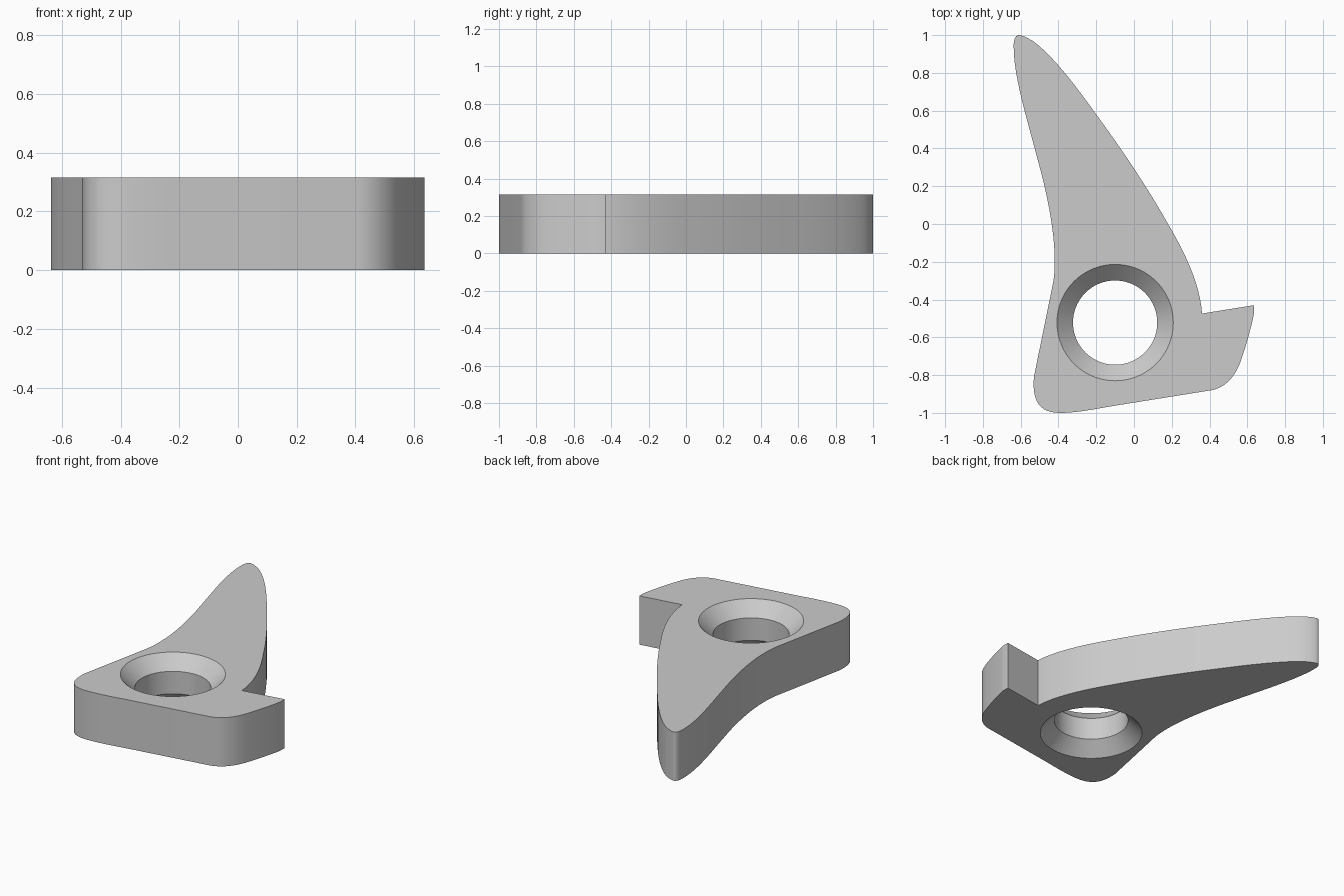
import bpy
import bmesh
from math import cos, sin, pi, radians
from mathutils import Vector
from mathutils.geometry import interpolate_bezier

default_cube = bpy.data.objects.get("Cube")
if default_cube:
    bpy.data.objects.remove(default_cube)

HEIGHT = 0.315
HOLE_CENTRE = (-0.10, -0.522)
BORE_RADIUS = 0.223
RIM_RADIUS = 0.308
BEVEL_DEPTH = 0.085

# Outline of the hooked plate: straight steps hold one point (the end),
# curved steps hold two handles and then the end.
START = (-0.637, 0.945)
OUTLINE = [
    # long concave flank
    [(-0.64, 0.78), (-0.555, 0.52), (-0.51, 0.34)],
    [(-0.47, 0.20), (-0.42, -0.02), (-0.42, -0.19)],
    [(-0.42, -0.24), (-0.422, -0.28), (-0.43, -0.32)],
    [(-0.53, -0.81)],
    # rounded heel and straight base
    [(-0.54, -0.94), (-0.50, -1.0), (-0.39, -1.0)],
    [(-0.29, -1.0), (-0.17, -0.972), (-0.09, -0.96)],
    [(0.41, -0.88)],
    # barb with its notch
    [(0.49, -0.865), (0.54, -0.80), (0.567, -0.72)],
    [(0.595, -0.64), (0.625, -0.53), (0.635, -0.475)],
    [(0.635, -0.43)],
    [(0.36, -0.474)],
    # convex flank up to the rounded tip
    [(0.35, -0.32), (0.27, -0.15), (0.18, 0.0)],
    [(0.08, 0.18), (-0.06, 0.39), (-0.20, 0.58)],
    [(-0.31, 0.735), (-0.43, 0.89), (-0.53, 0.965)],
    [(-0.57, 0.99), (-0.595, 1.0), (-0.61, 1.0)],
    [(-0.63, 1.0), (-0.637, 0.97), START],
]


def trace_outline(start, steps, resolution=13):
    points = [Vector(start)]
    for step in steps:
        if len(step) == 1:
            points.append(Vector(step[0]))
        else:
            knots = [points[-1]] + [Vector(p) for p in step]
            points += [p.to_2d() for p in interpolate_bezier(*knots, resolution)[1:]]
    return points[:-1]


def circle(radius, count=96):
    return [Vector((HOLE_CENTRE[0] + radius * cos(2 * pi * i / count),
                    HOLE_CENTRE[1] + radius * sin(2 * pi * i / count)))
            for i in range(count)]


def add_ring(bm, points, z):
    return [bm.verts.new((p.x, p.y, z)) for p in points]


def bridge(bm, lower, upper):
    for i in range(len(lower)):
        j = (i + 1) % len(lower)
        bm.faces.new((lower[i], lower[j], upper[j], upper[i]))


def cap(bm, *rings):
    edges = [bm.edges.get((ring[i - 1], ring[i]))
             for ring in rings for i in range(len(ring))]
    bmesh.ops.triangle_fill(bm, edges=edges, use_beauty=True)


bm = bmesh.new()

# Outer wall
outline = trace_outline(START, OUTLINE)
outer = [add_ring(bm, outline, z) for z in (0, HEIGHT)]
bridge(bm, *outer)

# Bore, countersunk on both faces
bore_profile = [(RIM_RADIUS, 0), (BORE_RADIUS, BEVEL_DEPTH),
                (BORE_RADIUS, HEIGHT - BEVEL_DEPTH), (RIM_RADIUS, HEIGHT)]
bore = [add_ring(bm, circle(r), z) for r, z in bore_profile]
for lower, upper in zip(bore, bore[1:]):
    bridge(bm, lower, upper)

# Flat bottom and top
cap(bm, outer[0], bore[0])
cap(bm, outer[1], bore[-1])
bmesh.ops.recalc_face_normals(bm, faces=bm.faces)

mesh = bpy.data.meshes.new("hooked_plate")
bm.to_mesh(mesh)
bm.free()
plate = bpy.data.objects.new("hooked_plate", mesh)
bpy.context.collection.objects.link(plate)

# Single plain grey
grey = bpy.data.materials.new("plain_grey")
grey.use_nodes = True
colour = (0.6, 0.6, 0.6, 1.0)
grey.diffuse_color = colour
grey.node_tree.nodes["Principled BSDF"].inputs["Base Color"].default_value = colour
mesh.materials.append(grey)

bpy.ops.object.select_all(action="DESELECT")
plate.select_set(True)
bpy.context.view_layer.objects.active = plate
bpy.ops.object.shade_smooth_by_angle(angle=radians(30))
